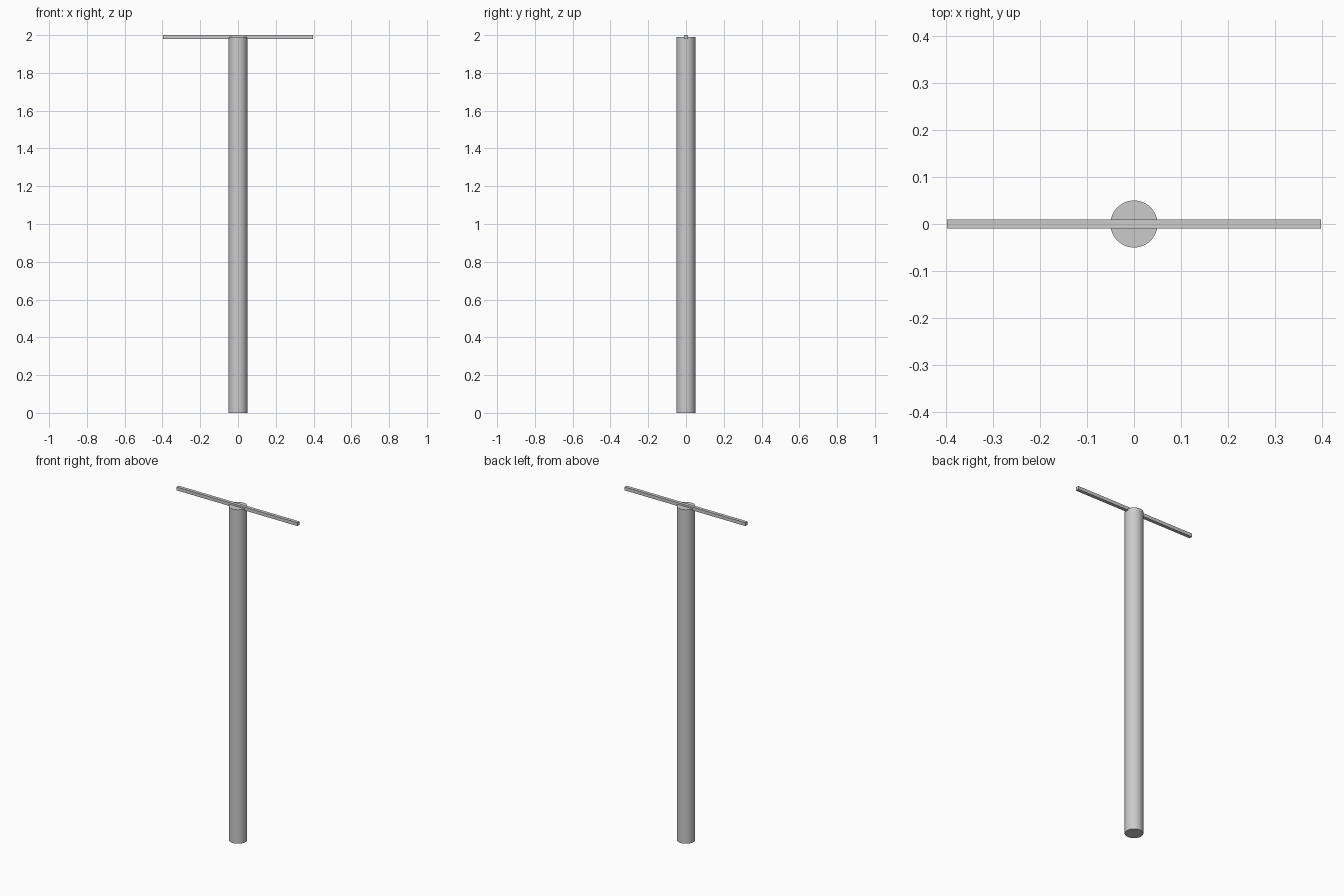
import bpy
import math

cube = bpy.data.objects.get("Cube")
if cube:
    bpy.data.objects.remove(cube, do_unlink=True)

POLE_RADIUS = 0.05
POLE_HEIGHT = 1.99
BAR_LENGTH = 0.796
BAR_SIZE = 0.02

# Single plain grey for the whole model
grey = bpy.data.materials.new("plain_grey")
grey.use_nodes = True
colour = (0.6, 0.6, 0.6, 1)
grey.diffuse_color = colour
grey.node_tree.nodes["Principled BSDF"].inputs["Base Color"].default_value = colour

# Upright round pole
bpy.ops.mesh.primitive_cylinder_add(vertices=48, radius=POLE_RADIUS, depth=POLE_HEIGHT,
                                    location=(0, 0, POLE_HEIGHT / 2))
pole = bpy.context.object
pole.name = "pole"
pole.data.materials.append(grey)
bpy.ops.object.shade_smooth_by_angle(angle=math.radians(30))

# Thin square crossbar, half sunk into the pole top
bpy.ops.mesh.primitive_cube_add(size=1, location=(0, 0, POLE_HEIGHT))
bar = bpy.context.object
bar.name = "crossbar"
bar.scale = (BAR_LENGTH, BAR_SIZE, BAR_SIZE)
bpy.ops.object.transform_apply(location=False, rotation=False, scale=True)
bar.data.materials.append(grey)
